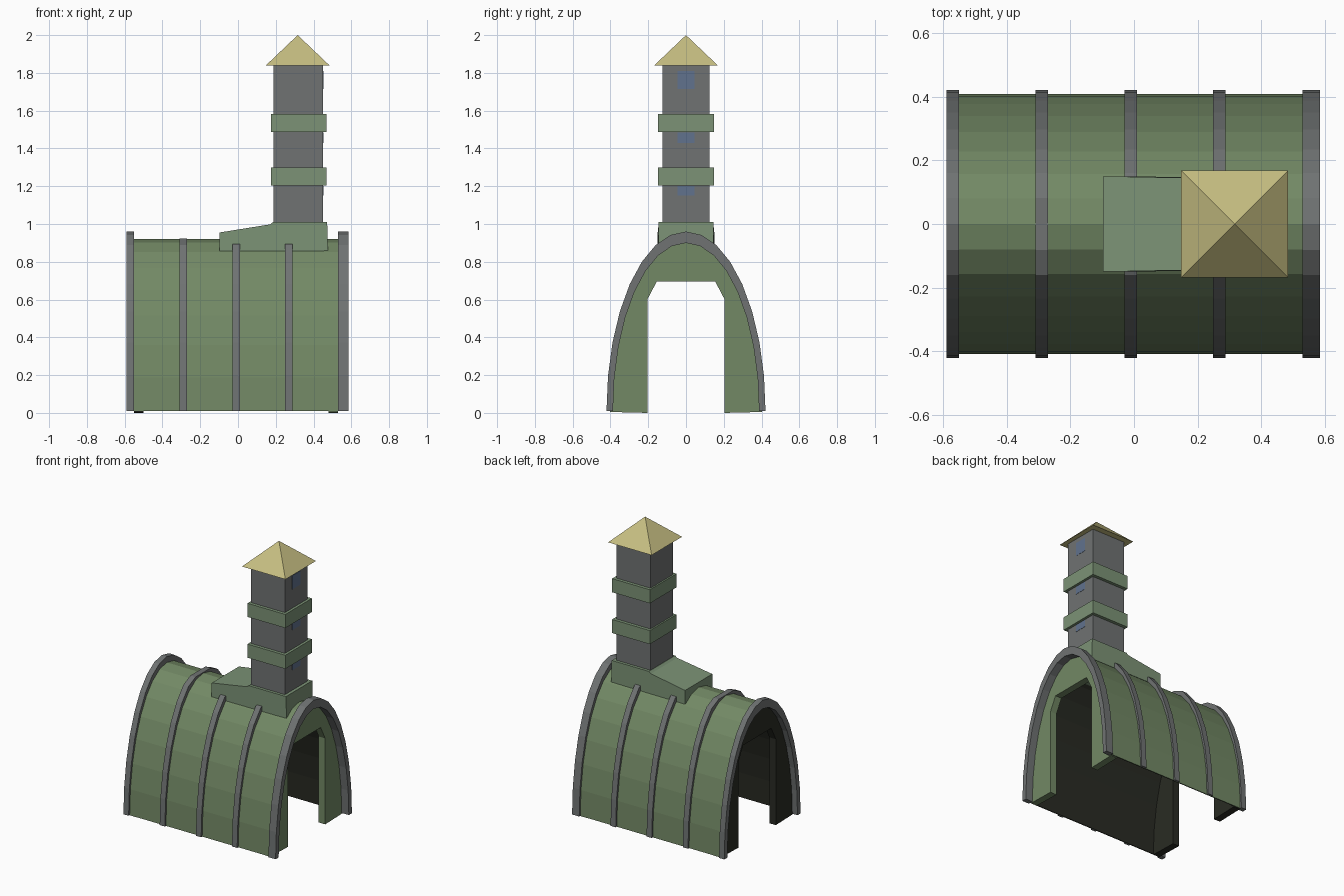
import bpy, bmesh, math

if "Cube" in bpy.data.objects:
    bpy.data.objects.remove(bpy.data.objects["Cube"])


def material(name, rgb):
    m = bpy.data.materials.new(name)
    m.diffuse_color = (*rgb, 1)
    m.use_nodes = True
    m.node_tree.nodes["Principled BSDF"].inputs["Base Color"].default_value = m.diffuse_color
    return m


GREEN = material("green", (0.17, 0.25, 0.13))
PALE = material("pale_green", (0.20, 0.29, 0.18))
GREY = material("dark_grey", (0.16, 0.17, 0.17))
GOLD = material("straw", (0.56, 0.51, 0.22))
BLUE = material("blue", (0.12, 0.17, 0.27))
DARK = material("dark_inside", (0.022, 0.024, 0.017))
SEGS = 16


def make(name, verts, faces, mat):
    me = bpy.data.meshes.new(name)
    me.from_pydata(verts, [], faces)
    bm = bmesh.new()
    bm.from_mesh(me)
    bmesh.ops.recalc_face_normals(bm, faces=bm.faces)
    bm.to_mesh(me)
    bm.free()
    ob = bpy.data.objects.new(name, me)
    me.materials.append(mat)
    bpy.context.collection.objects.link(ob)
    return ob


def arch(a, top, base=0.01, clip=9):
    """Half-ellipse yz profile, optionally flattened at the top."""
    pts = []
    for i in range(SEGS + 1):
        t = math.pi * i / SEGS
        pts.append((a * math.cos(t), min(clip, base + (top - base) * math.sin(t))))
    return pts


def vault(name, outer, inner, x0, x1, mat):
    """Solid between two equally long open yz profiles, extruded along x."""
    n = len(outer)
    verts = [(x, y, z) for x in (x0, x1) for p in (outer, inner) for y, z in p]
    A, B, C, D = 0, n, 2 * n, 3 * n
    faces = []
    for i in range(n - 1):
        for p, q in ((A, B), (C, D), (A, C), (B, D)):
            faces.append((p + i, p + i + 1, q + i + 1, q + i))
    for i in (0, n - 1):
        faces.append((A + i, B + i, D + i, C + i))
    return make(name, verts, faces, mat)


def box(name, x0, x1, half, z0, z1, mat):
    v = [(x, y, z) for x in (x0, x1) for y in (-half, half) for z in (z0, z1)]
    f = [(0, 1, 3, 2), (4, 6, 7, 5), (0, 4, 5, 1), (2, 3, 7, 6), (0, 2, 6, 4), (1, 5, 7, 3)]
    return make(name, v, f, mat)


# Hollow vaulted hall: thin skin with a dark lining
vault("hall_skin", arch(0.409, 0.92), arch(0.405, 0.915), -0.57, 0.56, GREEN)
vault("hall_lining", arch(0.405, 0.915), arch(0.402, 0.911), -0.57, 0.53, DARK)

# Recessed end walls with a chamfered doorway
side = [(0.205, 0.6 * i / 5) for i in range(6)] + [(0.155, 0.695)]
doorway = side + [(y, 0.695) for y in (0.07, 0, -0.07)] + [(-y, z) for y, z in reversed(side)]
wall_edge = arch(0.402, 0.911, 0.005)
vault("right_end_wall", wall_edge, doorway, 0.48, 0.53, GREEN)
vault("left_end_wall", wall_edge, doorway, -0.55, -0.50, DARK)

# End arches and the lower ribs between them
for name, x0, x1 in (("left_arch", -0.59, -0.55), ("right_arch", 0.53, 0.585)):
    vault(name, arch(0.421, 0.96), arch(0.387, 0.90), x0, x1, GREY)
for i, x in enumerate((-0.29, -0.01, 0.268)):
    vault(f"rib_{i + 1}", arch(0.421, 0.96, clip=0.924), arch(0.406, 0.916), x - 0.02, x + 0.02, GREY)

# Tower footing with a sloping left part
prof = [(-0.098, 0.858), (-0.098, 0.955), (0.17, 0.998), (0.185, 1.01), (0.472, 1.01), (0.476, 0.858)]
n = len(prof)
verts = [(x, s * (0.15 if x < 0 else 0.145), z) for s in (-1, 1) for x, z in prof]
make("tower_footing", verts, [tuple(range(n)), tuple(range(n, 2 * n))] +
     [(i, (i + 1) % n, n + (i + 1) % n, n + i) for i in range(n)], PALE)

# Tower shaft and bands
box("tower_shaft", 0.187, 0.45, 0.125, 1.0, 1.84, GREY)
for i, z in enumerate((1.203, 1.488)):
    box(f"tower_band_{i + 1}", 0.176, 0.468, 0.147, z, z + 0.095, PALE)

# Small window panels on the right face
for i, (z0, z1) in enumerate(((1.15, 1.20), (1.43, 1.485), (1.715, 1.81))):
    box(f"window_{i + 1}", 0.44, 0.4515, 0.045, z0, z1, BLUE)

# Pyramid roof
make("tower_roof", [(0.148, -0.168, 1.84), (0.484, -0.168, 1.84), (0.484, 0.168, 1.84),
                    (0.148, 0.168, 1.84), (0.316, 0, 2.0)],
     [(3, 2, 1, 0), (0, 1, 4), (1, 2, 4), (2, 3, 4), (3, 0, 4)], GOLD)
